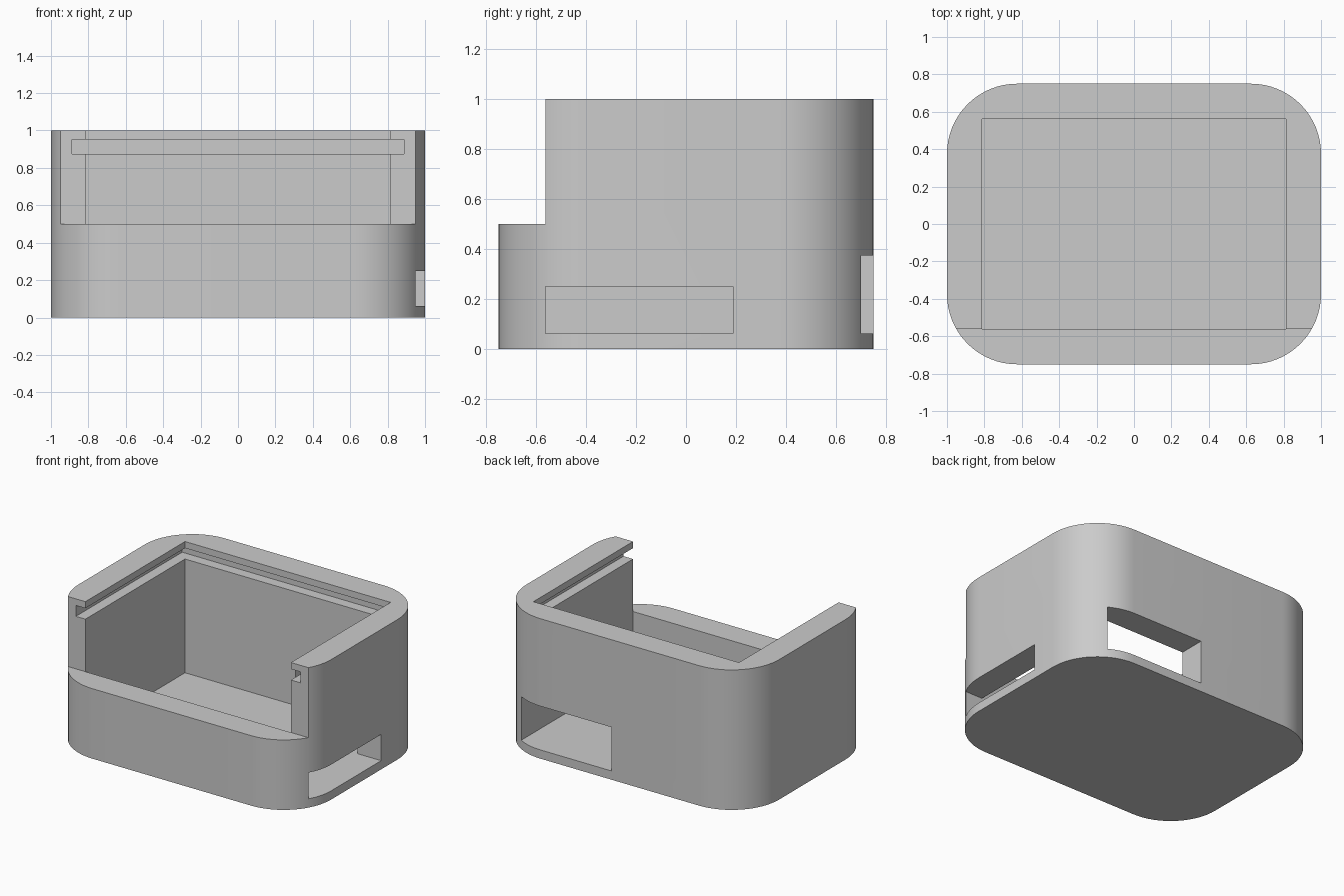
import bpy, bmesh, math

if "Cube" in bpy.data.objects:
    bpy.data.objects.remove(bpy.data.objects["Cube"], do_unlink=True)

LENGTH, DEPTH, HEIGHT, RADIUS = 2.0, 1.5, 1.0, 0.375
IN_X, IN_Y, FLOOR = 0.8125, 0.5625, 0.0625
GROOVE = 0.075

grey = bpy.data.materials.new("plain grey")
grey.use_nodes = True
colour = (0.6, 0.6, 0.6, 1)
grey.diffuse_color = colour
grey.node_tree.nodes["Principled BSDF"].inputs["Base Color"].default_value = colour


def add_object(name, bm):
    bmesh.ops.recalc_face_normals(bm, faces=bm.faces)
    mesh = bpy.data.meshes.new(name)
    bm.to_mesh(mesh)
    bm.free()
    mesh.materials.append(grey)
    obj = bpy.data.objects.new(name, mesh)
    bpy.context.collection.objects.link(obj)
    return obj


def rounded_block(name, steps=16):
    bm = bmesh.new()
    ring = []
    corners = [(1, 1), (-1, 1), (-1, -1), (1, -1)]
    for quarter, (sx, sy) in enumerate(corners):
        for i in range(steps + 1):
            a = math.pi / 2 * (quarter + i / steps)
            ring.append(bm.verts.new((sx * (LENGTH / 2 - RADIUS) + RADIUS * math.cos(a),
                                      sy * (DEPTH / 2 - RADIUS) + RADIUS * math.sin(a), 0)))
    base = bm.faces.new(ring)
    top = bmesh.ops.extrude_face_region(bm, geom=[base])["geom"]
    bmesh.ops.translate(bm, vec=(0, 0, HEIGHT),
                        verts=[v for v in top if isinstance(v, bmesh.types.BMVert)])
    return add_object(name, bm)


def cut_box(target, name, xs, ys, zs):
    bm = bmesh.new()
    bmesh.ops.create_cube(bm, size=1)
    for v in bm.verts:
        v.co = [span[0] if c < 0 else span[1] for c, span in zip(v.co, (xs, ys, zs))]
    cutter = add_object(name, bm)
    cutter.hide_render = True
    mod = target.modifiers.new(name, "BOOLEAN")
    mod.operation = "DIFFERENCE"
    mod.solver = "EXACT"
    mod.object = cutter
    bpy.context.view_layer.objects.active = target
    bpy.ops.object.modifier_apply(modifier=mod.name)
    bpy.data.objects.remove(cutter, do_unlink=True)


# Rounded case body
case = rounded_block("case_body")

# Inner cavity and lowered front wall
cut_box(case, "cavity", (-IN_X, IN_X), (-IN_Y, IN_Y), (FLOOR, 1.2))
cut_box(case, "front_opening", (-1.2, 1.2), (-1, -IN_Y), (0.5, 1.2))

# Groove for a sliding lid, open at the front
cut_box(case, "lid_groove", (-IN_X - GROOVE, IN_X + GROOVE),
        (-1, IN_Y + GROOVE), (0.875, 0.953))

# Cable slots through the left and back walls
cut_box(case, "side_slot", (0.7, 1.2), (-IN_Y, 0.1875), (FLOOR, 0.25))
cut_box(case, "back_slot", (0.0625, IN_X), (0.45, 1), (FLOOR, 0.375))

# Smooth corners with crisp edges
bpy.ops.object.select_all(action="DESELECT")
case.select_set(True)
bpy.context.view_layer.objects.active = case
bpy.ops.object.shade_smooth_by_angle(angle=math.radians(30))
